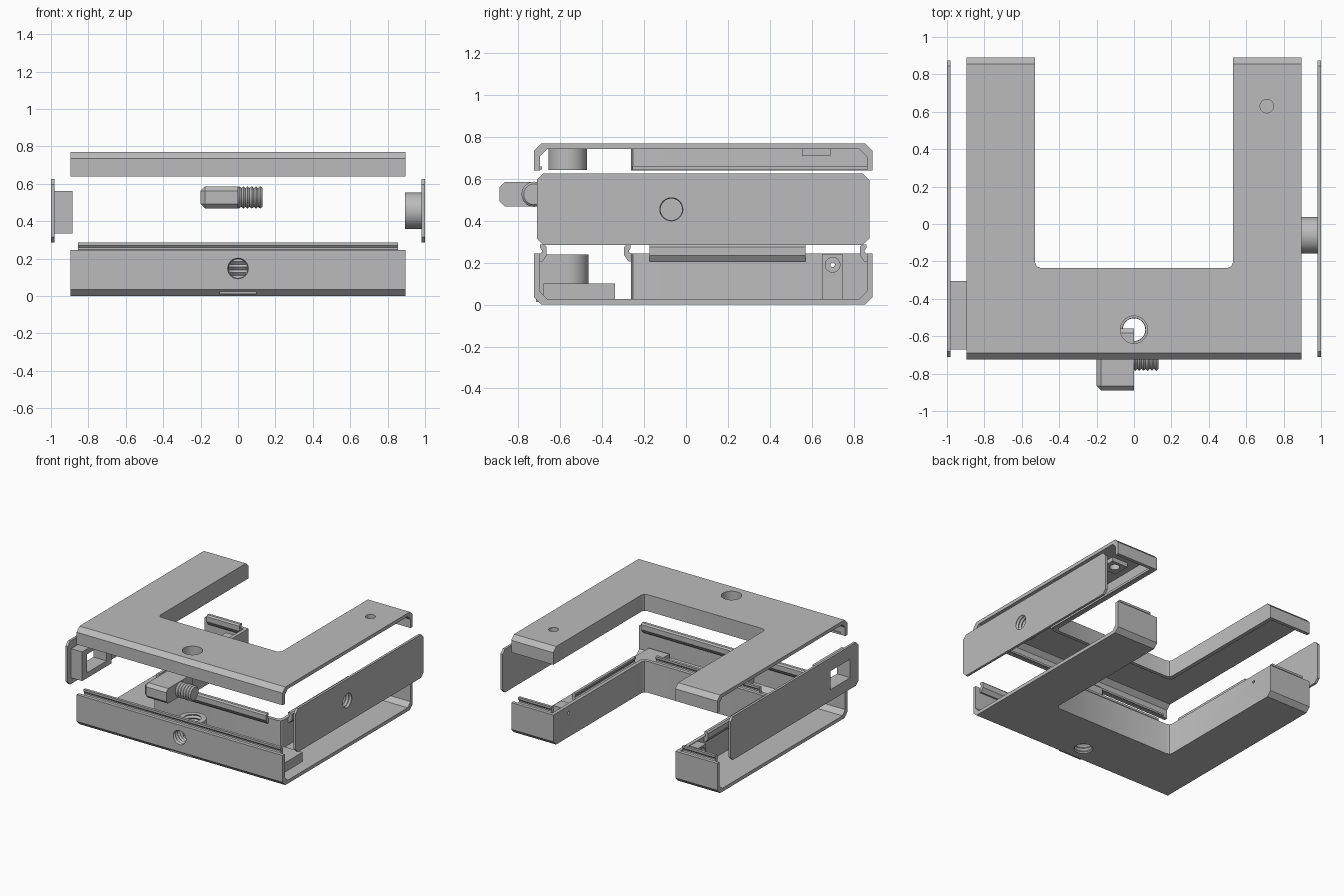
import bpy
import bmesh
from math import cos, sin, pi
from mathutils import Vector

if "Cube" in bpy.data.objects:
    bpy.data.objects.remove(bpy.data.objects["Cube"])

grey = bpy.data.materials.new("plain grey")
grey.use_nodes = True
GREY = (0.5, 0.5, 0.5, 1)
grey.diffuse_color = GREY
grey.node_tree.nodes["Principled BSDF"].inputs["Base Color"].default_value = GREY


def finish(name, bm):
    bmesh.ops.recalc_face_normals(bm, faces=bm.faces)
    mesh = bpy.data.meshes.new(name)
    bm.to_mesh(mesh)
    bm.free()
    obj = bpy.data.objects.new(name, mesh)
    mesh.materials.append(grey)
    bpy.context.collection.objects.link(obj)
    return obj


def sweep(name, start, end):
    """Solid between two matching rings of points."""
    bm = bmesh.new()
    a = [bm.verts.new(p) for p in start]
    b = [bm.verts.new(p) for p in end]
    bm.faces.new(a)
    bm.faces.new(b)
    for i in range(len(a)):
        j = (i + 1) % len(a)
        bm.faces.new((a[i], a[j], b[j], b[i]))
    return finish(name, bm)


def place(axis, u, v, w):
    return {"x": (w, u, v), "y": (u, w, v), "z": (u, v, w)}[axis]


def prism(name, axis, pts, lo, hi):
    return sweep(name, [place(axis, u, v, lo) for u, v in pts],
                 [place(axis, u, v, hi) for u, v in pts])


def chamfered(u0, u1, v0, v1, c):
    return [(u0 + c, v0), (u1 - c, v0), (u1, v0 + c), (u1, v1 - c),
            (u1 - c, v1), (u0 + c, v1), (u0, v1 - c), (u0, v0 + c)]


def box(name, x0, x1, y0, y1, z0, z1):
    return prism(name, "z", [(x0, y0), (x1, y0), (x1, y1), (x0, y1)], z0, z1)


def cylinder(name, axis, u, v, r, lo, hi, n=40):
    ring = [(u + r * cos(2 * pi * i / n), v + r * sin(2 * pi * i / n)) for i in range(n)]
    return prism(name, axis, ring, lo, hi)


def thread(name, axis, u, v, r, lo, hi, turns, n=32):
    """Ridged rod, used for the screw and for cutting threaded holes."""
    bm = bmesh.new()
    rings = []
    for k in range(2 * turns + 1):
        w = lo + (hi - lo) * k / (2 * turns)
        rad = r if k % 2 else r * 0.83
        rings.append([bm.verts.new(place(axis, u + rad * cos(2 * pi * i / n),
                                         v + rad * sin(2 * pi * i / n), w)) for i in range(n)])
    for a, b in zip(rings, rings[1:]):
        for i in range(n):
            j = (i + 1) % n
            bm.faces.new((a[i], a[j], b[j], b[i]))
    bm.faces.new(rings[0])
    bm.faces.new(rings[-1])
    return finish(name, bm)


def combine(obj, tool, operation="DIFFERENCE"):
    mod = obj.modifiers.new("combine", "BOOLEAN")
    mod.operation = operation
    mod.solver = "EXACT"
    mod.object = tool
    bpy.context.view_layer.objects.active = obj
    bpy.ops.object.modifier_apply(modifier=mod.name)
    bpy.data.objects.remove(tool)


def smooth(obj):
    bpy.ops.object.select_all(action="DESELECT")
    obj.select_set(True)
    bpy.context.view_layer.objects.active = obj
    bpy.ops.object.shade_smooth_by_angle(angle=0.5)


# Overall sizes of the U-shaped case
SIDE, FRONT, BACK, WALL = 0.895, -0.725, 0.89, 0.027
ARM, CROSS = 0.53, -0.235
BORE_Y = -0.565


def notch(grow):
    x, y, c = ARM + grow, CROSS - grow, 0.03
    pts = [(-x, 2), (-x, y + c), (-x + c * 0.3, y + c * 0.3), (-x + c, y),
           (x - c, y), (x - c * 0.3, y + c * 0.3), (x, y + c), (x, 2)]
    return prism("notch", "z", pts, -1, 2)


def shell(name, z0, up, height):
    """U-shaped tray with open outer sides; up is -1 for the lid."""
    def profile(t, top):
        c = 0.035
        pts = [(FRONT + t, top), (FRONT + t, t + c), (FRONT + t + c, t),
               (BACK - t - c, t), (BACK - t, t + c), (BACK - t, top)]
        return [(y, z0 + up * z) for y, z in pts]
    body = prism(name, "x", profile(0, height), -SIDE, SIDE)
    combine(body, notch(0))
    hollow = prism("hollow", "x", profile(WALL, height + 0.1), -1.2, 1.2)
    combine(hollow, notch(WALL))
    combine(body, hollow)
    return body


# Bottom tray with its socket blocks
tray = shell("bottom_tray", 0, 1, 0.245)
combine(tray, cylinder("socket", "z", 0, BORE_Y, 0.1, 0.01, 0.24), "UNION")
combine(tray, box("socket_base", -0.1, 0.1, FRONT + 0.01, BORE_Y, 0.012, 0.24), "UNION")
combine(tray, box("corner_block", 0.62, 0.8, -0.68, -0.34, 0.015, 0.1), "UNION")
for s in (-1, 1):
    xs = sorted((s * (ARM + 0.01), s * 0.63))
    combine(tray, box("end_boss", *xs, 0.65, 0.75, 0.015, 0.24), "UNION")
combine(tray, thread("bore", "z", 0, BORE_Y, 0.073, -0.02, 0.3, 11))
combine(tray, thread("front_bore", "y", 0, 0.147, 0.06, -0.76, BORE_Y, 7))
combine(tray, cylinder("pin_hole", "x", 0.70, 0.19, 0.011, -0.7, 0.7, 16))
for s in (-1, 1):
    xs = sorted((s * 0.60, s * 0.7))
    combine(tray, cylinder("pin_recess", "x", 0.70, 0.19, 0.035, *xs))
smooth(tray)

# Lid with round socket and button seat
lid = shell("top_lid", 0.77, -1, 0.13)
combine(lid, cylinder("lid_socket", "z", 0, BORE_Y, 0.092, 0.642, 0.76), "UNION")
combine(lid, box("button_seat", 0.64, 0.78, 0.555, 0.69, 0.71, 0.76), "UNION")
combine(lid, cylinder("lid_bore", "z", 0, BORE_Y, 0.073, 0.6, 0.8))
combine(lid, cylinder("button_hole", "z", 0.71, 0.63, 0.036, 0.6, 0.8))
smooth(lid)


# Snap lips rising from the tray walls
def snap_lip(name, p0, p1, inward):
    hook = [(-0.004, 0.205), (0.012, 0.205), (0.033, 0.235), (0.033, 0.275),
            (0.023, 0.286), (0.002, 0.286), (0.002, 0.27), (0.01, 0.26),
            (0.01, 0.25), (-0.004, 0.24)]
    ends = [[Vector((p[0] + inward[0] * d, p[1] + inward[1] * d, z)) for d, z in hook]
            for p in (p0, p1)]
    sweep(name, *ends)


IN_F, IN_B = FRONT + WALL, BACK - WALL
IN_X, IN_C = ARM + WALL, CROSS - WALL
snap_lip("front_snap_lip", (-0.855, IN_F), (0.855, IN_F), (0, 1))
snap_lip("cross_snap_lip", (-0.45, IN_C), (0.45, IN_C), (0, -1))
for s, side in ((1, "left"), (-1, "right")):
    snap_lip(side + "_back_snap_lip", (s * 0.57, IN_B), (s * 0.855, IN_B), (0, -1))
    snap_lip(side + "_arm_snap_lip", (s * IN_X, -0.175), (s * IN_X, 0.57), (s, 0))
    # Catch ridges inside the lid
    xs = sorted((s * (IN_X - 0.004), s * (IN_X + 0.01)))
    box(side + "_lid_catch", *xs, -0.255, IN_B, 0.645, 0.663)
box("front_lid_catch", -0.855, 0.855, IN_F - 0.004, IN_F + 0.01, 0.645, 0.66)

# Side panels: a threaded boss on the left, a port frame on the right
outline = chamfered(-0.712, 0.875, 0.285, 0.625, 0.03)
left = prism("left_side_panel", "x", outline, 0.981, 1.0)
combine(left, cylinder("panel_boss", "x", -0.06, 0.455, 0.098, 0.892, 0.99), "UNION")
combine(left, thread("panel_bore", "x", -0.07, 0.455, 0.062, 0.85, 1.03, 7))
smooth(left)

right = prism("right_side_panel", "x", outline, -1.0, -0.981)
combine(right, box("port_frame", -0.99, -0.885, -0.67, -0.305, 0.333, 0.562), "UNION")
combine(right, box("port", -1.1, -0.8, -0.61, -0.365, 0.375, 0.52))

# Loose mounting screw with a chamfered block head
head = box("screw_head", -0.2, 0, -0.89, -0.56, 0.468, 0.586)
bm = bmesh.new()
bm.from_mesh(head.data)
edges = [e for e in bm.edges if any(v.co.x < -0.1 for v in e.verts)]
bmesh.ops.bevel(bm, geom=edges, offset=0.024, segments=1, affect="EDGES")
bm.to_mesh(head.data)
bm.free()
smooth(thread("screw_thread", "x", -0.725, 0.527, 0.06, -0.005, 0.13, 6))
